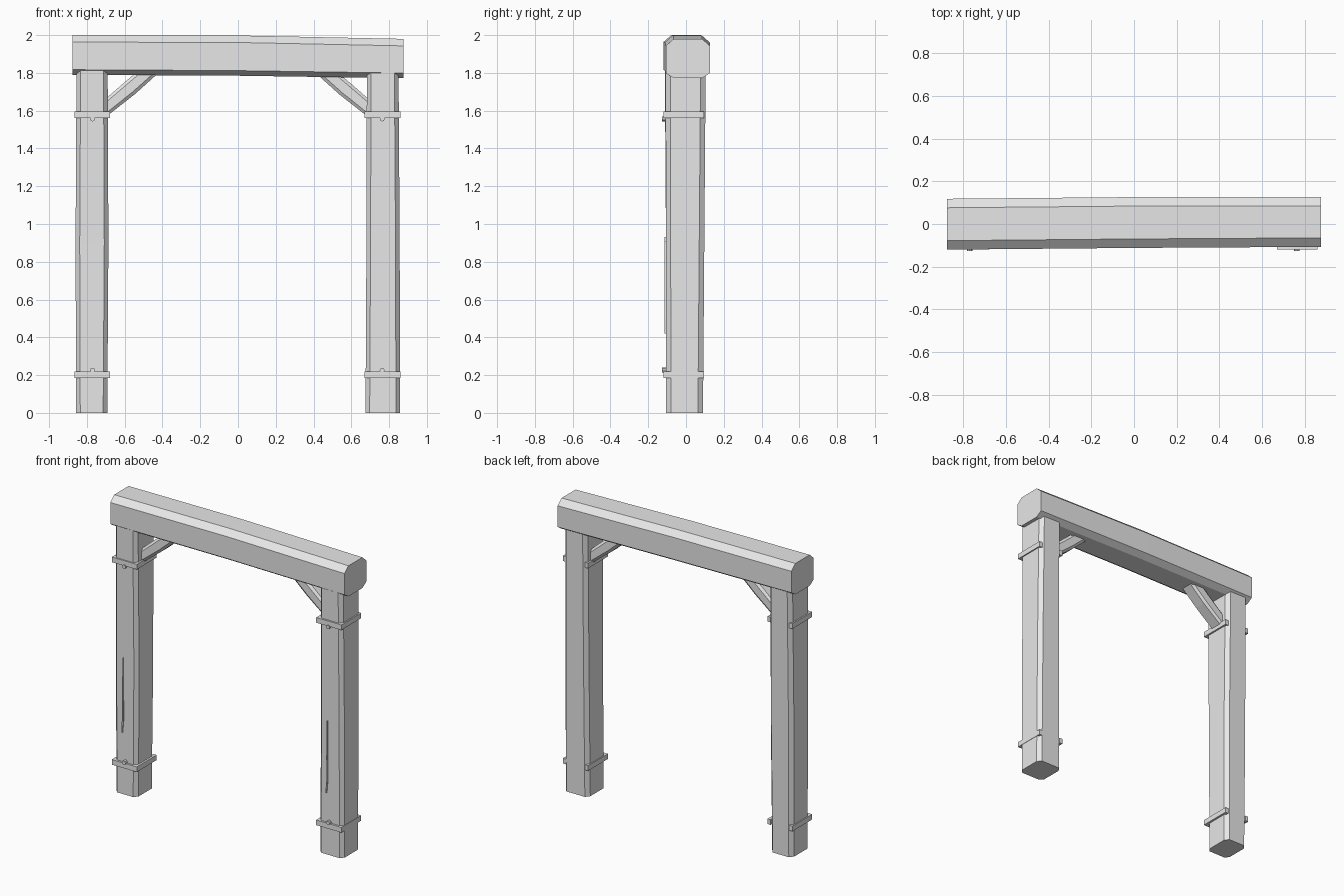
import bpy, bmesh, math
from mathutils import Matrix, Vector

if "Cube" in bpy.data.objects:
    bpy.data.objects.remove(bpy.data.objects["Cube"])

wood = bpy.data.materials.new("plain grey")
wood.diffuse_color = (0.8, 0.8, 0.8, 1)
wood.use_nodes = True
wood.node_tree.nodes["Principled BSDF"].inputs["Base Color"].default_value = wood.diffuse_color


def finish(name, bm):
    bmesh.ops.recalc_face_normals(bm, faces=bm.faces)
    me = bpy.data.meshes.new(name)
    bm.to_mesh(me)
    bm.free()
    me.materials.append(wood)
    ob = bpy.data.objects.new(name, me)
    bpy.context.collection.objects.link(ob)
    return ob


def loft(name, rings):
    """Closed solid through a series of equal-sized point rings."""
    bm = bmesh.new()
    vs = [[bm.verts.new(p) for p in r] for r in rings]
    n = len(rings[0])
    for a, b in zip(vs, vs[1:]):
        for i in range(n):
            bm.faces.new((a[i], a[(i + 1) % n], b[(i + 1) % n], b[i]))
    bm.faces.new(vs[0])
    bm.faces.new(vs[-1])
    return finish(name, bm)


def octagon(u0, u1, v0, v1, cu, cv0, cv1):
    """Rectangle with its corners cut off."""
    return [(u0 + cu, v0), (u1 - cu, v0), (u1, v0 + cv0), (u1, v1 - cv1),
            (u1 - cu, v1), (u0 + cu, v1), (u0, v1 - cv1), (u0, v0 + cv0)]


def boxes(name, specs):
    bm = bmesh.new()
    for lo, hi in specs:
        lo, hi = Vector(lo), Vector(hi)
        m = Matrix.Translation((lo + hi) / 2) @ Matrix.Diagonal((hi - lo).to_4d())
        m[3][3] = 1
        bmesh.ops.create_cube(bm, size=1, matrix=m)
    return finish(name, bm)


# lintel beam: x, y0, y1, z0, z1 at three stations
beam = [(-0.875, -0.12, 0.118, 1.79, 2.0),
        (0.0, -0.112, 0.126, 1.785, 1.998),
        (0.875, -0.107, 0.127, 1.772, 1.98)]
loft("lintel_beam", [[(x, y, z) for y, z in octagon(y0, y1, z0, z1, 0.042, 0.027, 0.037)]
                     for x, y0, y1, z0, z1 in beam])

# posts: z, x0, x1, y0, y1 at three stations
posts = {
    "left": [(0, -0.857, -0.692, -0.105, 0.09),
             (0.9, -0.86, -0.686, -0.106, 0.097),
             (1.815, -0.855, -0.69, -0.112, 0.104)],
    "right": [(0, 0.675, 0.858, -0.105, 0.09),
              (0.9, 0.68, 0.856, -0.106, 0.097),
              (1.8, 0.682, 0.85, -0.108, 0.104)]}
for side, rows in posts.items():
    loft(side + "_post", [[(x, y, z) for x, y in octagon(x0, x1, y0, y1, 0.022, 0.025, 0.027)]
                          for z, x0, x1, y0, y1 in rows])

# straps open at the back, with a bolt beside each
for side, x0, x1, bx in (("left", -0.865, -0.677, -0.77), ("right", 0.67, 0.86, 0.763)):
    for level, z, bz in (("lower", 0.185, 0.226), ("upper", 1.56, 1.556)):
        t, z1 = 0.024, z + 0.035
        boxes(f"{side}_{level}_strap", [
            ((x0, -0.119, z), (x1, -0.095, z1)),
            ((x0, -0.095, z), (x0 + t, 0.094, z1)),
            ((x1 - t, -0.095, z), (x1, 0.094, z1))])
        bm = bmesh.new()
        bmesh.ops.create_cone(bm, cap_ends=True, segments=8, radius1=0.013, radius2=0.013,
                              depth=0.03, matrix=Matrix.Translation((bx, -0.111, bz))
                              @ Matrix.Rotation(math.pi / 2, 4, 'X'))
        finish(f"{side}_{level}_bolt", bm)

# thin wood grain slivers on the post fronts
for side, x, top in (("left", -0.79, 0.93), ("right", 0.744, 0.91)):
    path = [(x - 0.004, 0.42, 0.003), (x + 0.001, 0.5, 0.005), (x + 0.003, top, 0.002)]
    loft(side + "_grain_sliver", [[(a - w, -0.113, z), (a + w, -0.113, z),
                                   (a + w, -0.1, z), (a - w, -0.1, z)] for a, z, w in path])

# corner braces: lower edge point, upper edge point (x, z) at three stations
brace = [((0.71, 1.555), (0.71, 1.65)),
         ((0.54, 1.688), (0.602, 1.745)),
         ((0.41, 1.805), (0.53, 1.805))]
for side, s, dx, dz in (("left", -1, -0.005, 0.0), ("right", 1, 0, -0.005)):
    rings = []
    for (ax, az), (bx, bz) in brace:
        lo = Vector((s * (ax - dx), 0, az + dz))
        hi = Vector((s * (bx - dx), 0, bz + dz))
        rings.append([tuple(lo.lerp(hi, f) + Vector((0, y, 0)))
                      for y, f in octagon(-0.05, 0.05, 0, 1, 0.012, 0.2, 0.2)])
    loft(side + "_brace", rings)
